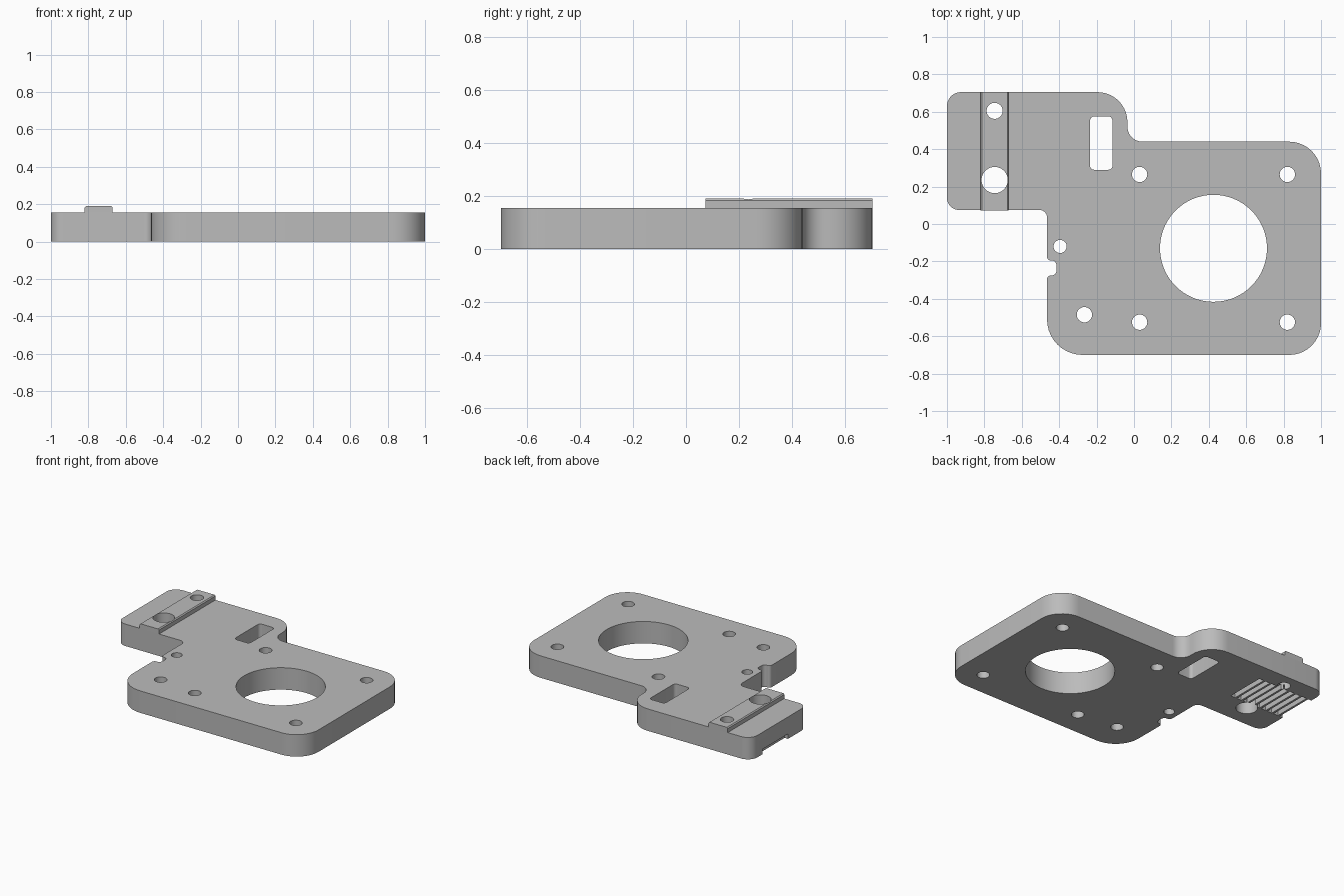
import bpy
import bmesh
import math
from mathutils import Vector

if "Cube" in bpy.data.objects:
    bpy.data.objects.remove(bpy.data.objects["Cube"], do_unlink=True)

TOP = 0.155
RIB_TOP = 0.19

grey = bpy.data.materials.new("plain grey")
grey.use_nodes = True
grey.diffuse_color = (0.5, 0.5, 0.5, 1)
grey.node_tree.nodes["Principled BSDF"].inputs["Base Color"].default_value = (0.5, 0.5, 0.5, 1)


def rounded(corners, steps=10):
    """Outline from (x, y, radius) corners, each replaced by a tangent arc."""
    pts = []
    for i, (x, y, r) in enumerate(corners):
        p = Vector((x, y))
        a = (Vector(corners[i - 1][:2]) - p).normalized()
        b = (Vector(corners[(i + 1) % len(corners)][:2]) - p).normalized()
        if r == 0:
            pts.append(p)
            continue
        centre = p + (a + b) * r
        for k in range(steps + 1):
            t = k / steps * math.pi / 2
            pts.append(centre - b * r * math.cos(t) - a * r * math.sin(t))
    return pts


def box(x0, x1, y0, y1, r=0):
    return rounded([(x0, y0, r), (x1, y0, r), (x1, y1, r), (x0, y1, r)], 6)


def circle(x, y, r, n=48):
    return [Vector((x + r * math.cos(2 * math.pi * k / n),
                    y + r * math.sin(2 * math.pi * k / n))) for k in range(n)]


def prisms(name, outlines, z0, z1):
    """One object holding every outline extruded from z0 to z1."""
    bm = bmesh.new()
    for outline in outlines:
        face = bm.faces.new([bm.verts.new((p.x, p.y, z0)) for p in outline])
        top = bmesh.ops.extrude_face_region(bm, geom=[face])["geom"]
        bmesh.ops.translate(bm, vec=(0, 0, z1 - z0),
                            verts=[v for v in top if isinstance(v, bmesh.types.BMVert)])
    bmesh.ops.recalc_face_normals(bm, faces=bm.faces)
    mesh = bpy.data.meshes.new(name)
    bm.to_mesh(mesh)
    bm.free()
    mesh.materials.append(grey)
    obj = bpy.data.objects.new(name, mesh)
    bpy.context.collection.objects.link(obj)
    return obj


def apply_all(obj):
    bpy.ops.object.select_all(action='DESELECT')
    obj.select_set(True)
    bpy.context.view_layer.objects.active = obj
    for mod in list(obj.modifiers):
        bpy.ops.object.modifier_apply(modifier=mod.name)


def cut(obj, cutter):
    mod = obj.modifiers.new("cut", 'BOOLEAN')
    mod.operation = 'DIFFERENCE'
    mod.solver = 'EXACT'
    mod.object = cutter
    apply_all(obj)


# Mounting plate with arm, rounded corners and small side notch
plate = prisms("mounting_plate", [rounded([
    (-0.465, -0.70, 0.19), (1, -0.70, 0.17), (1, 0.44, 0.17),
    (-0.035, 0.44, 0.08), (-0.035, 0.705, 0.16), (-1, 0.705, 0.075),
    (-1, 0.075, 0.065), (-0.465, 0.075, 0.04),
    (-0.465, -0.195, 0.02), (-0.415, -0.195, 0.025),
    (-0.415, -0.275, 0.025), (-0.465, -0.275, 0.02)])], 0, TOP)

# Raised rib across the arm, with slim chamfers on its long edges
rib = prisms("raised_rib", [box(-0.82, -0.67, 0.073, 0.705)], TOP, RIB_TOP)
bm = bmesh.new()
bm.from_mesh(rib.data)
long_edges = [e for e in bm.edges if all(v.co.z > RIB_TOP - 0.001 for v in e.verts)
              and abs(e.verts[0].co.y - e.verts[1].co.y) > 0.5]
bmesh.ops.bevel(bm, geom=long_edges, offset=0.007, segments=1, affect='EDGES')
bm.to_mesh(rib.data)
bm.free()

# Through holes: motor bore, screw holes, rib holes and belt slot
screws = [(x, y) for x in (0.03, 0.82) for y in (-0.525, 0.265)] + [(-0.265, -0.485)]
outlines = [circle(x, y, 0.041, 32) for x, y in screws]
outlines += [circle(0.425, -0.13, 0.286, 96), circle(-0.395, -0.12, 0.035, 32),
             circle(-0.745, 0.605, 0.043, 32), circle(-0.745, 0.235, 0.07),
             box(-0.235, -0.115, 0.29, 0.575, 0.022)]
holes = prisms("hole_cutter", outlines, -0.1, 0.3)

# Belt tooth grooves under the arm, the outermost open at the end
pitch = 0.051
grooves = prisms("groove_cutter", [
    box(-1.01 + i * pitch, -0.974 + i * pitch, 0.29, 0.575) for i in range(9)], -0.1, 0.035)

cut(plate, holes)
cut(plate, grooves)
cut(rib, holes)
for cutter in (holes, grooves):
    bpy.data.objects.remove(cutter, do_unlink=True)

for obj in (plate, rib):
    apply_all(obj)
    bpy.ops.object.shade_smooth_by_angle(angle=math.radians(30))
